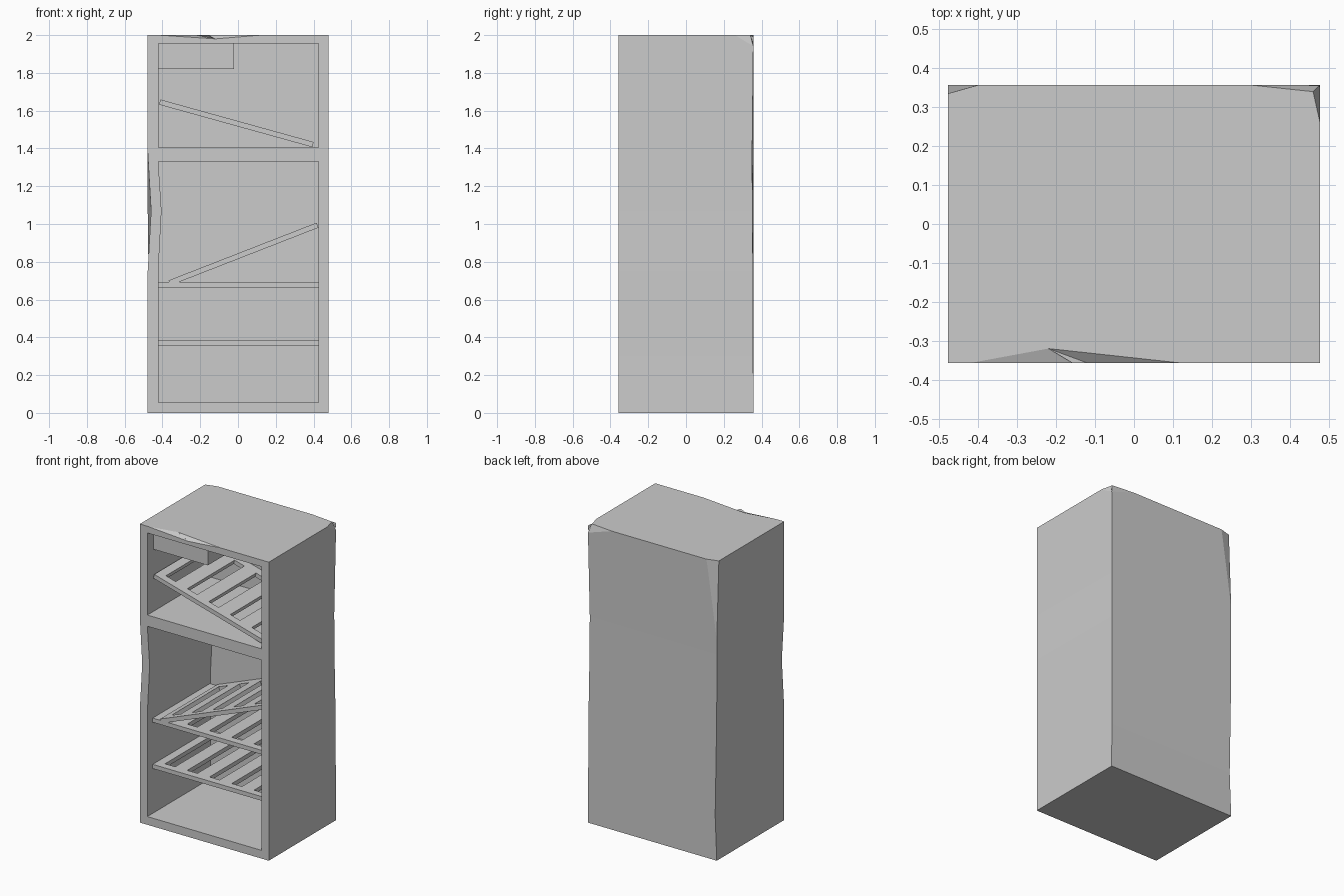
import bpy, bmesh, math
from mathutils import Matrix, Vector

if "Cube" in bpy.data.objects:
    bpy.data.objects.remove(bpy.data.objects["Cube"])

X, Y = 0.478, 0.357


def make(name, bm):
    bmesh.ops.recalc_face_normals(bm, faces=bm.faces[:])
    me = bpy.data.meshes.new(name)
    bm.to_mesh(me)
    bm.free()
    ob = bpy.data.objects.new(name, me)
    bpy.context.collection.objects.link(ob)
    return ob


def box(name, lo, hi):
    bm = bmesh.new()
    bmesh.ops.create_cube(bm, size=1)
    for v in bm.verts:
        v.co = Vector([lo[i] + (v.co[i] + 0.5) * (hi[i] - lo[i]) for i in range(3)])
    return make(name, bm)


def prism(name, profile, y0, y1):
    bm = bmesh.new()
    f = bm.faces.new([bm.verts.new((x, y0, z)) for x, z in profile])
    r = bmesh.ops.extrude_face_region(bm, geom=[f])
    for v in r["geom"]:
        if isinstance(v, bmesh.types.BMVert):
            v.co.y = y1
    return make(name, bm)


def hull(name, pts):
    bm = bmesh.new()
    for p in pts:
        bm.verts.new(p)
    bmesh.ops.convex_hull(bm, input=bm.verts[:])
    return make(name, bm)


def cut(target, cutter):
    cutter.hide_render = True
    m = target.modifiers.new("cut", "BOOLEAN")
    m.operation, m.solver, m.object = "DIFFERENCE", "EXACT", cutter
    dg = bpy.context.evaluated_depsgraph_get()
    dg.update()
    target.data = bpy.data.meshes.new_from_object(target.evaluated_get(dg))
    target.modifiers.clear()
    bpy.data.objects.remove(cutter)


# battered outer casing: level, then left-front inset, right-back inset, left-back inset
bm = bmesh.new()
rings = []
for z, lf, rb, lb in [(0, 0, 0, 0), (0.3, 0, 0.002, 0.012), (0.75, 0, 0.004, 0.004),
                      (1.07, 0.018, 0.008, 0), (1.38, 0, 0.01, 0), (2, 0, 0, 0)]:
    rings.append([bm.verts.new(p) for p in
                  [(-X + lf, -Y, z), (X, -Y, z), (X - rb, Y - rb * 0.7, z), (-X + lb, Y, z)]])
for a, b in zip(rings, rings[1:]):
    for i in range(4):
        j = (i + 1) % 4
        bm.faces.new((a[i], a[j], b[j], b[i]))
bm.faces.new(rings[0][::-1])
bm.faces.new(rings[-1])
casing = make("cabinet_casing", bm)

# upper and lower compartments
cut(casing, box("upper_cutter", (-0.422, -0.5, 1.405), (0.425, 0.31, 1.955)))
cut(casing, prism("lower_cutter", [(-0.422, 0.055), (0.425, 0.055), (0.425, 1.33), (-0.422, 1.33),
                                   (-0.405, 1.07), (-0.422, 0.75)], -0.5, 0.31))

# dents: surface triangles, each hollowed out towards an outside apex
dents = [
    ((-0.15, -0.42, 2.05), [[(-0.42, -Y, 2), (-0.12, -Y, 1.98), (-0.22, -0.32, 2)],
                            [(0.12, -Y, 2), (-0.12, -Y, 1.98), (-0.22, -0.32, 2)]]),
    ((0.52, 0.40, 2.05), [[(0.30, Y, 2), (0.46, 0.34, 2), (X, Y, 1.94)],
                          [(X, 0.26, 2), (0.46, 0.34, 2), (X, Y, 1.94)]]),
    ((-0.52, 0.40, 2.05), [[(-0.40, Y, 2), (-X, 0.335, 2), (-X, Y, 1.48)]]),
]
for apex, tris in dents:
    for t in tris:
        cut(casing, hull("dent_cutter", t + [apex]))


# slatted shelves, origin at the lower left edge
def shelf(name, x, z, length, angle, thick=0.028):
    pitch, slot = 0.165, 0.075
    margin = (length - 4 * pitch - slot) / 2
    xs = [0]
    for i in range(5):
        xs += [margin + i * pitch, margin + i * pitch + slot]
    xs.append(length)
    ys = [-0.30, -0.25, 0.25, 0.305]
    bm = bmesh.new()
    g = [[bm.verts.new((px, py, 0)) for py in ys] for px in xs]
    for i in range(len(xs) - 1):
        for j in range(3):
            if not (i % 2 and j == 1):
                bm.faces.new((g[i][j], g[i + 1][j], g[i + 1][j + 1], g[i][j + 1]))
    r = bmesh.ops.extrude_face_region(bm, geom=bm.faces[:])
    bmesh.ops.translate(bm, vec=(0, 0, thick),
                        verts=[v for v in r["geom"] if isinstance(v, bmesh.types.BMVert)])
    bm.transform(Matrix.Translation((x, 0, z)) @ Matrix.Rotation(-math.radians(angle), 4, "Y"))
    return make(name, bm)


shelf("fallen_upper_shelf", -0.418, 1.632, 0.842, -15.5)
shelf("fallen_lower_shelf", -0.358, 0.675, 0.842, 21.3)
shelf("middle_shelf", -0.422, 0.665, 0.847, 0)
shelf("bottom_shelf", -0.422, 0.355, 0.847, 0)

# small box hanging under the top
box("ice_box", (-0.422, -0.29, 1.82), (-0.02, 0.311, 1.956))
